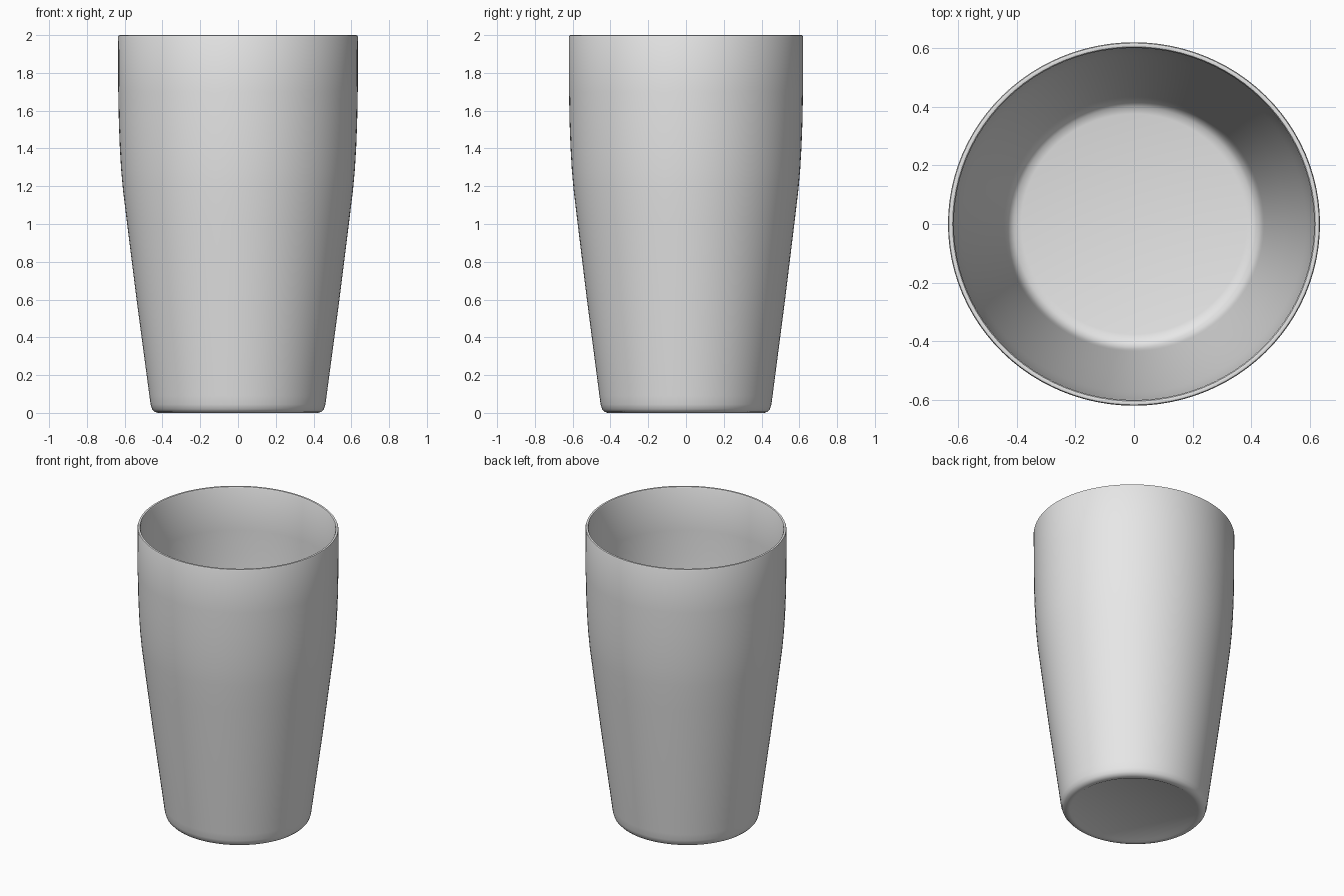
import bpy, bmesh, math

old = bpy.data.objects.get("Cube")
if old:
    bpy.data.objects.remove(old, do_unlink=True)

# Single plain material
grey = bpy.data.materials.new("light_grey")
grey.use_nodes = True
colour = (0.8, 0.8, 0.8, 1.0)
grey.diffuse_color = colour
grey.node_tree.nodes["Principled BSDF"].inputs["Base Color"].default_value = colour

SEGMENTS = 96
DEPTH_RATIO = 0.977  # the cup is very slightly oval

# Closed wall profile (radius, height): underside, outer wall, rim, inner wall, floor
outer = [(0.0, 0.008), (0.39, 0.008), (0.405, 0.0), (0.425, 0.0), (0.442, 0.006),
         (0.455, 0.02), (0.463, 0.045), (0.469, 0.09), (0.537, 0.6), (0.587, 1.0),
         (0.609, 1.18), (0.619, 1.29), (0.626, 1.41), (0.631, 1.54), (0.634, 1.7), (0.635, 1.99)]
rim = [(0.632, 1.998), (0.626, 2.0), (0.619, 1.998), (0.615, 1.99)]
inner = [(0.614, 1.7), (0.611, 1.54), (0.606, 1.41), (0.599, 1.29), (0.588, 1.18),
         (0.567, 1.0), (0.517, 0.6), (0.444, 0.12), (0.438, 0.08), (0.427, 0.052),
         (0.41, 0.036), (0.385, 0.03), (0.0, 0.03)]

# Revolve the profile around the vertical axis
bm = bmesh.new()
verts = [bm.verts.new((r, 0, z)) for r, z in outer + rim + inner]
edges = [bm.edges.new(pair) for pair in zip(verts, verts[1:])]
bmesh.ops.spin(bm, geom=verts + edges, cent=(0, 0, 0), axis=(0, 0, 1),
               angle=math.tau, steps=SEGMENTS, use_duplicate=False)
bmesh.ops.remove_doubles(bm, verts=bm.verts, dist=0.0005)
bmesh.ops.scale(bm, vec=(1, DEPTH_RATIO, 1), verts=bm.verts)
bmesh.ops.recalc_face_normals(bm, faces=bm.faces)

mesh = bpy.data.meshes.new("cup_body")
bm.to_mesh(mesh)
bm.free()
mesh.materials.append(grey)
cup = bpy.data.objects.new("cup_body", mesh)
bpy.context.collection.objects.link(cup)

# Smooth walls with crisp rim edges
bpy.ops.object.select_all(action='DESELECT')
cup.select_set(True)
bpy.context.view_layer.objects.active = cup
bpy.ops.object.shade_smooth_by_angle(angle=math.radians(40))
